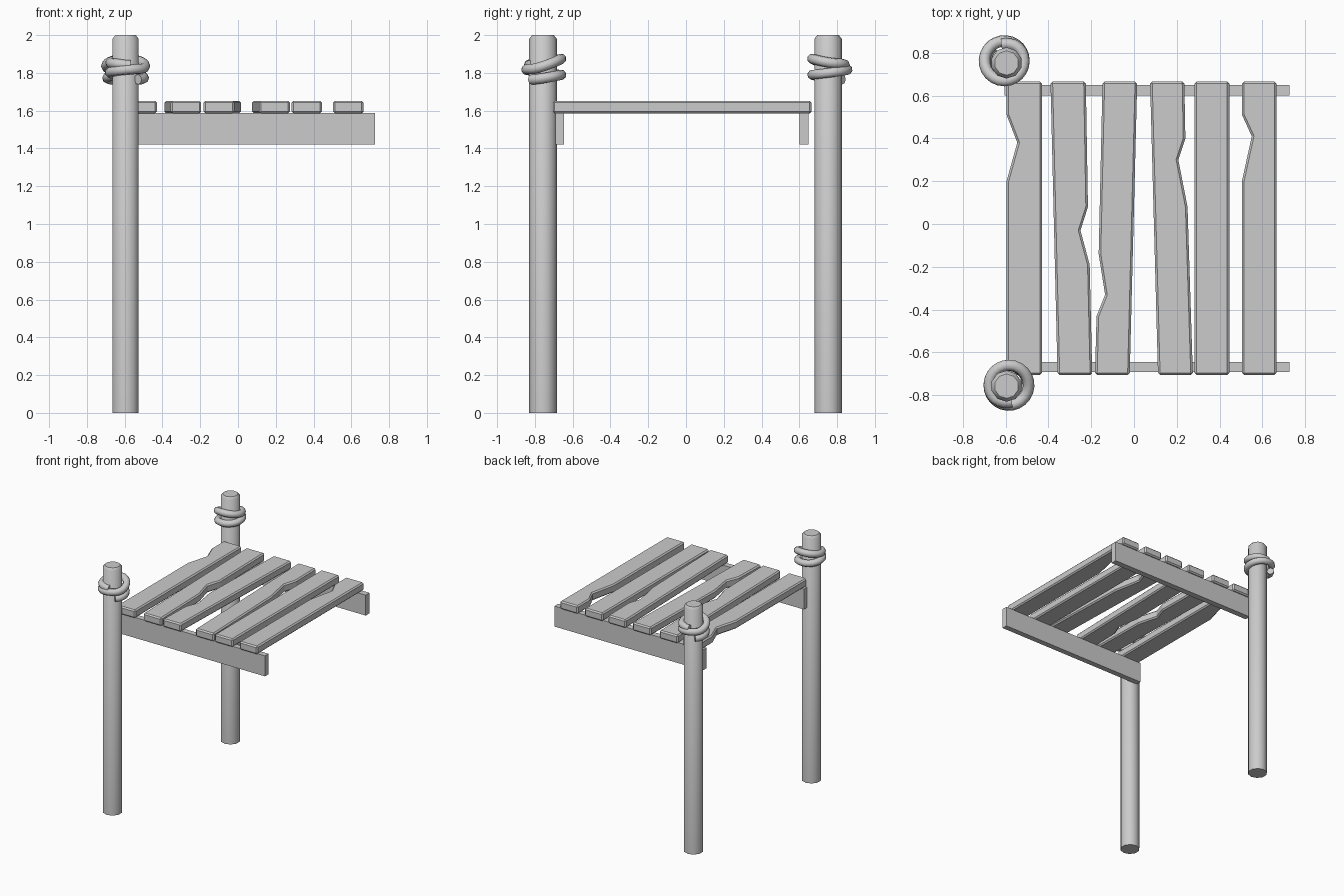
import bpy, bmesh
from math import radians, sin, cos, pi

if "Cube" in bpy.data.objects:
    bpy.data.objects.remove(bpy.data.objects["Cube"])


def add_object(name, bm, bevel=0.0, smooth=False):
    bmesh.ops.recalc_face_normals(bm, faces=bm.faces)
    mesh = bpy.data.meshes.new(name)
    bm.to_mesh(mesh)
    bm.free()
    ob = bpy.data.objects.new(name, mesh)
    bpy.context.collection.objects.link(ob)
    if bevel:
        mod = ob.modifiers.new("bevel", 'BEVEL')
        mod.width = bevel
        mod.segments = 1
        mod.limit_method = 'ANGLE'
        mod.angle_limit = radians(40)
    if smooth:
        bpy.ops.object.select_all(action='DESELECT')
        ob.select_set(True)
        bpy.context.view_layer.objects.active = ob
        bpy.ops.object.shade_smooth_by_angle(angle=radians(40))
    return ob


def prism(name, outline, z0, z1, bevel=0.0):
    bm = bmesh.new()
    face = bm.faces.new([bm.verts.new((x, y, z0)) for x, y in outline])
    ext = bmesh.ops.extrude_face_region(bm, geom=[face])["geom"]
    for v in ext:
        if isinstance(v, bmesh.types.BMVert):
            v.co.z = z1
    return add_object(name, bm, bevel)


def post(name, x, y, r=0.073, sides=10):
    bm = bmesh.new()
    rings = []
    for rad, z in ((r, 0), (r, 1.98), (r - 0.016, 2.0)):
        rings.append([bm.verts.new((x + rad * cos(2 * pi * (i + .5) / sides),
                                    y + rad * sin(2 * pi * (i + .5) / sides), z))
                      for i in range(sides)])
    for a, b in zip(rings, rings[1:]):
        for i in range(sides):
            j = (i + 1) % sides
            bm.faces.new((a[i], a[j], b[j], b[i]))
    bm.faces.new(rings[0][::-1])
    bm.faces.new(rings[-1])
    return add_object(name, bm, smooth=True)


def rope(name, cx, cy, turn):
    # two uneven wraps: (angle travelled, radius, height)
    keys = [(0, .085, 1.765), (140, .093, 1.79), (360, .093, 1.82),
            (500, .094, 1.875), (620, .09, 1.85), (690, .078, 1.84)]
    pts = []
    for (a0, r0, z0), (a1, r1, z1) in zip(keys, keys[1:]):
        n = round((a1 - a0) / 15)
        for i in range(n + (a1 == 690)):
            t = i / n
            s = t * t * (3 - 2 * t)
            a = radians(a0 + (a1 - a0) * t - 50 + turn)
            r = r0 + (r1 - r0) * s
            pts.append((cx + r * cos(a), cy + r * sin(a), z0 + (z1 - z0) * s, 1))
    cu = bpy.data.curves.new(name, 'CURVE')
    cu.dimensions = '3D'
    cu.bevel_depth = 0.027
    cu.bevel_resolution = 2
    cu.use_fill_caps = True
    sp = cu.splines.new('POLY')
    sp.points.add(len(pts) - 1)
    for p, co in zip(sp.points, pts):
        p.co = co
    ob = bpy.data.objects.new(name, cu)
    bpy.context.collection.objects.link(ob)
    bpy.ops.object.select_all(action='DESELECT')
    ob.select_set(True)
    bpy.context.view_layer.objects.active = ob
    bpy.ops.object.convert(target='MESH')
    bpy.ops.object.shade_smooth_by_angle(angle=radians(50))


# posts with rope wraps
post("front_post", -0.595, -0.757)
post("back_post", -0.595, 0.752)
rope("front_rope", -0.585, -0.753, 0)
rope("back_rope", -0.605, 0.762, 180)

# support beams
for name, y0, y1 in (("front_beam", -0.69, -0.645), ("back_beam", 0.60, 0.648)):
    prism(name, [(-0.605, y0), (0.725, y0), (0.725, y1), (-0.605, y1)], 1.422, 1.588)

# deck planks: back left/right x, front left/right x, left chip, right chip (listed front to back)
Y0, Y1 = -0.705, 0.665
planks = [
    (-.595, -.43, -.595, -.43, [(-.595, .2), (-.545, .38), (-.595, .51)], []),
    (-.39, -.225, -.357, -.195, [], [(-.207, -.19), (-.25, -.03), (-.215, .08)]),
    (-.147, .015, -.182, -.02, [(-.175, -.43), (-.135, -.33), (-.165, -.14)], []),
    (.075, .235, .112, .275, [], [(.25, .08), (.207, .3), (.24, .4)]),
    (.283, .445, .283, .445, [], []),
    (.504, .665, .504, .665, [(.504, .2), (.55, .41), (.504, .51)], []),
]
for i, (bl, br, fl, fr, left, right) in enumerate(planks, 1):
    outline = [(fl, Y0), (fr, Y0)] + right + [(br, Y1), (bl, Y1)] + left[::-1]
    prism(f"plank_{i}", outline, 1.586, 1.652, bevel=0.01)
